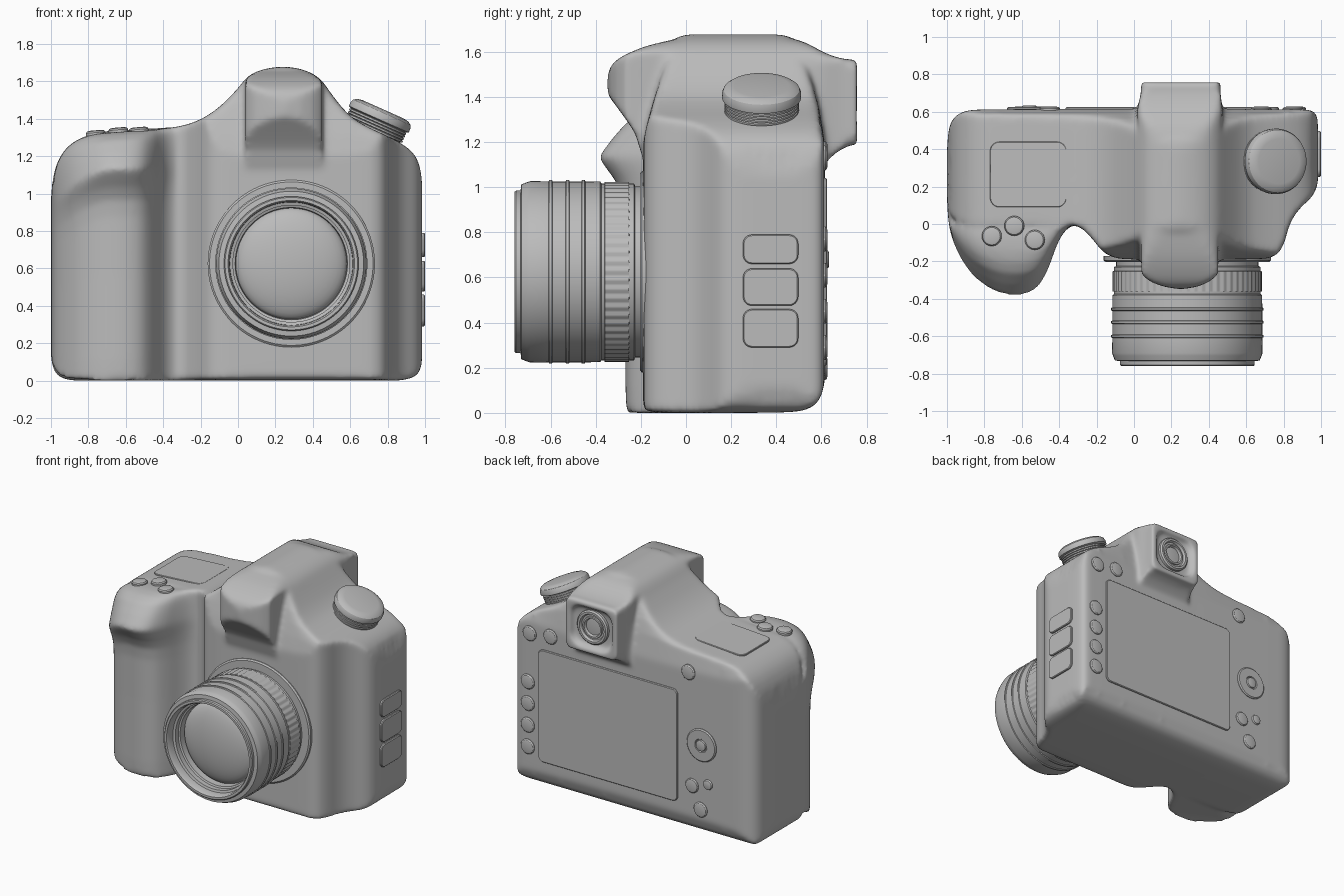
import bpy
import bmesh
import math
from mathutils import Vector

if "Cube" in bpy.data.objects:
    bpy.data.objects.remove(bpy.data.objects["Cube"])

grey = bpy.data.materials.new("grey")
grey.diffuse_color = (0.5, 0.5, 0.5, 1)
grey.use_nodes = True
grey.node_tree.nodes["Principled BSDF"].inputs["Base Color"].default_value = grey.diffuse_color


def finish(ob, angle):
    ob.data.polygons.foreach_set("use_smooth", [True] * len(ob.data.polygons))
    ob.data.set_sharp_from_angle(angle=math.radians(angle))


def to_object(name, bm, loc=(0, 0, 0), rot=(0, 0, 0)):
    bmesh.ops.recalc_face_normals(bm, faces=bm.faces)
    me = bpy.data.meshes.new(name)
    bm.to_mesh(me)
    bm.free()
    me.materials.append(grey)
    ob = bpy.data.objects.new(name, me)
    bpy.context.collection.objects.link(ob)
    ob.location = loc
    ob.rotation_euler = [math.radians(a) for a in rot]
    finish(ob, 30)
    return ob


def loft(name, rings, loc=(0, 0, 0), rot=(0, 0, 0), caps=True):
    """Skin a list of equal-length closed rings into an object."""
    bm = bmesh.new()
    vr = [[bm.verts.new(p) for p in ring] for ring in rings]
    n = len(vr[0])
    for a, b in zip(vr, vr[1:]):
        for i in range(n):
            j = (i + 1) % n
            bm.faces.new((a[i], a[j], b[j], b[i]))
    if caps:
        bm.faces.new(vr[0][::-1])
        bm.faces.new(vr[-1])
    bmesh.ops.remove_doubles(bm, verts=bm.verts, dist=1e-5)
    return to_object(name, bm, loc, rot)


def soften(pts, closed=True, n=2):
    """Corner cutting on an outline."""
    for _ in range(n):
        out = []
        for a, b in zip(pts, pts[1:] + (pts[:1] if closed else [])):
            a, b = Vector(a), Vector(b)
            out += [a * .75 + b * .25, a * .25 + b * .75]
        pts = out if closed else [pts[0]] + out + [pts[-1]]
    return pts


def curve(pts):
    """Smooth height function through a profile."""
    pts = soften(pts, False)

    def f(t):
        if t <= pts[0][0]:
            return pts[0][1]
        for a, b in zip(pts, pts[1:]):
            if t <= b[0]:
                return a[1] + (b[1] - a[1]) * (t - a[0]) / max(b[0] - a[0], 1e-9)
        return pts[-1][1]
    return f


def smin(a, b, k=.06):
    h = max(k - abs(a - b), 0) / k
    return min(a, b) - h * h * k / 4


def solid(name, plan, bottom, top, step=.025):
    """Closed volume over a plan outline between two height functions."""
    bm = bmesh.new()
    bm.faces.new([bm.verts.new((p[0], p[1], 0)) for p in plan])
    bmesh.ops.triangulate(bm, faces=bm.faces[:])
    for axis in (0, 1):
        lo, hi = min(p[axis] for p in plan), max(p[axis] for p in plan)
        no = [0, 0, 0]
        no[axis] = 1
        for i in range(1, int((hi - lo) / step)):
            co = [0, 0, 0]
            co[axis] = lo + i * step + .0013
            bmesh.ops.bisect_plane(bm, geom=bm.verts[:] + bm.edges[:] + bm.faces[:],
                                   plane_co=co, plane_no=no)
    ext = bmesh.ops.extrude_face_region(bm, geom=bm.faces[:], use_keep_orig=True)
    upper = {g for g in ext["geom"] if isinstance(g, bmesh.types.BMVert)}
    for v in bm.verts:
        lo = bottom(v.co.x, v.co.y)
        v.co.z = max(top(v.co.x, v.co.y), lo + .01) if v in upper else lo
    return to_object(name, bm)


def lathe(name, prof, loc, rot, seg=64, knurl=0):
    """Revolve (radius, height) pairs around local z."""
    rings = []
    for r, h in prof:
        ring = []
        for i in range(seg):
            a = math.tau * i / seg
            k = r - (knurl if i % 4 > 1 else 0)
            ring.append((k * math.cos(a), k * math.sin(a), h))
        rings.append(ring)
    return loft(name, rings, loc, rot, caps=False)


def rounded(w, h, r, z, d=0):
    """Rounded rectangle ring inset by d."""
    out = []
    for k, (sx, sy) in enumerate(((1, 1), (-1, 1), (-1, -1), (1, -1))):
        for i in range(7):
            a = math.pi / 2 * (k + i / 6)
            out.append((sx * (w / 2 - r) + (r - d) * math.cos(a),
                        sy * (h / 2 - r) + (r - d) * math.sin(a), z))
    return out


def plate(name, w, h, r, t, loc, rot, sink=0.04, bev=0.005):
    return loft(name, [rounded(w, h, r, -sink), rounded(w, h, r, t - bev),
                       rounded(w, h, r, t, bev)], loc, rot)


def button(name, r, loc, rot, t=0.014):
    return lathe(name, [(r, -.03), (r, t * .4), (r * .88, t * .8), (r * .6, t), (0, t)], loc, rot, 32)


BACK, RIGHT, FRONT = (-90, 0, 0), (0, 90, 0), (90, 0, 0)

# Front silhouette as height functions of x
sky = curve([(-1, .98), (-.995, 1.06), (-.975, 1.15), (-.93, 1.235), (-.86, 1.29), (-.78, 1.318),
             (-.65, 1.33), (-.4, 1.345), (-.25, 1.37), (-.12, 1.44), (0, 1.56), (.05, 1.63),
             (.13, 1.665), (.24, 1.682), (.35, 1.665), (.44, 1.62), (.5, 1.53), (.58, 1.43),
             (.66, 1.37), (.86, 1.28), (.95, 1.21), (.98, 1.12), (.985, 1.05)])
base = curve([(-1, .12), (-.99, .06), (-.96, .02), (-.9, 0), (-.8, 0), (.8, 0), (.88, 0),
              (.95, .02), (.98, .06), (.985, .12)])

# Main body
body_top = curve([(-.2, 1.12), (-.185, 1.24), (-.14, 1.4), (-.07, 1.62), (0, 1.75), (.4, 1.75),
                  (.5, 1.64), (.575, 1.42), (.605, 1.28), (.615, 1.2)])
body_base = curve([(-.19, .02), (-.17, 0), (.42, 0), (.54, .01), (.6, .06), (.615, .13)])
parts = [solid("camera_body", soften([
    (-.8, .615), (-.92, .605), (-.985, .55), (-1, .42), (-1, .3), (-1, .1), (-.97, .02), (-.85, 0),
    (-.45, 0), (-.3, 0), (-.22, -.08), (-.17, -.15), (-.1, -.185), (0, -.19), (.65, -.19),
    (.75, -.18), (.8, -.12), (.83, 0), (.88, .08), (.96, .15), (.985, .22), (.985, .3),
    (.985, .55), (.97, .605), (.9, .615)]),
    lambda x, y: max(base(x), body_base(y)), lambda x, y: smin(sky(x), body_top(y)))]

# Hand grip: plan scaled in depth per level, widest at a drooping crease
grip_plan = soften([(-.97, .3), (-1, .2), (-1, .1), (-.985, -.05), (-.93, -.18), (-.86, -.28),
                    (-.75, -.36), (-.62, -.385), (-.52, -.35), (-.46, -.25), (-.41, -.1),
                    (-.36, -.02), (-.28, .01), (-.3, .3)])


def grip_ring(level, k):
    ring = []
    for x, y in grip_plan:
        crease = 1.125 - .2 * (max(0, -.68 - x) / .32) ** 1.6
        lo, hi = (base(x), crease) if level <= 1 else (2 * crease - sky(x), sky(x))
        ring.append((x, y * k if y < 0 else y, lo + (hi - lo) * (level if level <= 1 else level / 2)))
    return ring


parts.append(loft("grip", [grip_ring(*p) for p in (
    (0, .7), (.1, .71), (.5, .71), (.78, .72), (.86, .75), (.92, .84), (.97, .95), (1, 1.01),
    (1.08, 1.01), (1.45, .86), (1.78, .7), (1.93, .54), (1.99, .38), (2, .2), (1.97, .05), (1.85, 0))]))

# Viewfinder hump
hump_top = curve([(-.347, 1.5), (-.325, 1.56), (-.2, 1.62), (-.1, 1.645), (0, 1.665), (.15, 1.685),
                  (.4, 1.67), (.52, 1.65), (.62, 1.59), (.7, 1.567), (.73, 1.565)])
hump_base = curve([(-.347, 1.41), (-.28, 1.32), (-.21, 1.22), (-.19, 1.1), (-.1, 1), (.4, 1),
                   (.6, 1.09), (.68, 1.17), (.73, 1.185)])
parts.append(solid("hump", [(.04, .715), (.015, .6), (.04, .4), (.04, -.27), (.09, -.31),
                            (.16, -.335), (.25, -.35), (.34, -.335), (.4, -.31), (.45, -.27),
                            (.45, .4), (.475, .6), (.46, .715)],
                   lambda x, y: hump_base(y), lambda x, y: smin(sky(x), hump_top(y), .02)))

# Eyepiece housing with a shallow recess
parts.append(loft("eyepiece_housing", [
    rounded(.425, .38, .04, -.1), rounded(.425, .38, .04, 0), rounded(.34, .3, .08, 0),
    rounded(.32, .28, .08, -.04)], (.25, .758, 1.377), BACK))

# Fuse the volumes into one soft skin
bpy.context.view_layer.update()
bm = bmesh.new()
for p in parts:
    p.data.transform(p.matrix_world)
    bm.from_mesh(p.data)
    bpy.data.objects.remove(p)
body = to_object("camera_body", bm)
m = body.modifiers.new("remesh", "REMESH")
m.mode, m.voxel_size = "VOXEL", .014
m = body.modifiers.new("smooth", "SMOOTH")
m.factor, m.iterations = .5, 14
bpy.context.view_layer.update()
skin = bpy.data.meshes.new_from_object(body.evaluated_get(bpy.context.evaluated_depsgraph_get()))
body.modifiers.clear()
body.data = skin
skin.materials.clear()
skin.materials.append(grey)
finish(body, 180)

# Eyepiece
lathe("eyepiece", [(.125, -.03), (.125, .015), (.115, .025), (.1, .025), (.092, .008), (.08, .008),
                   (.078, .018), (.066, .018), (.06, 0), (0, .006)], (.25, .722, 1.38), BACK)

# Lens: mount, barrel with raised bands, knurled ring, glass
lens = (.285, 0, .625)
lathe("lens_mount", [(.447, .17), (.447, .195), (.437, .203), (.38, .203)], lens, FRONT, 96)
barrel = [(.38, .17), (.38, .225), (.392, .23), (.392, .375), (.4, .38)]
for y in (.455, .525, .6):
    barrel += [(.401, y - .009), (.407, y - .006), (.407, y + .006), (.401, y + .009)]
barrel += [(.402, .69), (.397, .705), (.387, .73), (.36, .733), (.36, .753), (.354, .76), (.338, .76),
           (.33, .745), (.328, .7), (.312, .695), (.312, .66), (.3, .655), (.295, .58)]
lathe("lens_barrel", barrel, lens, FRONT, 96)
lathe("focus_ring", [(.385, .25), (.399, .253), (.399, .36), (.385, .363)], lens, FRONT, 240, .005)
lathe("lens_glass", [(.298 * math.cos(a), .6 + .085 * math.sin(a))
                     for a in [math.pi / 2 * i / 10 for i in range(11)]], lens, FRONT, 64)

# Tilted mode dial with ridged skirt
dial = [(.14, -.06), (.15, 0)]
for i in range(4):
    dial += [(.165, .004 + i * .015), (.165, .013 + i * .015), (.158, .016 + i * .015)]
dial += [(.175, .068), (.175, .09), (.168, .108), (.15, .121), (.12, .126), (0, .126)]
lathe("mode_dial", dial, (.725, .335, 1.335), (0, 24, 0))

# Top display and shutter buttons
plate("top_display", .41, .35, .05, .004, (-.565, .265, 1.337), (0, -3.4, 0), bev=.003)
for i, (x, y, z) in enumerate(((-.76, -.065, 1.318), (-.64, -.01, 1.333), (-.53, -.085, 1.335))):
    button(f"top_button_{i}", .053, (x, y, z), (0, -5, 0), .02)

# Rear screen
plate("screen_frame", 1.14, .83, .04, .01, (.205, .615, .625), BACK)

# Rear buttons and control pad
for i, (x, z, r) in enumerate(((.865, .29, .055), (.865, .45, .055), (.865, .61, .055), (.865, .77, .055),
                               (.85, 1.13, .055), (.68, 1.15, .055), (-.45, 1.19, .055),
                               (-.48, .36, .053), (-.61, .4, .037), (-.55, .2, .055))):
    button(f"rear_button_{i}", r, (x, .61, z), BACK, .018)
lathe("control_pad", [(.12, -.03), (.12, .006), (.112, .013), (.05, .013), (.045, .006), (.04, .006),
                      (.038, .018), (.03, .021), (0, .021)], (-.56, .613, .68), BACK)

# Port covers on the right side
for i, (z0, z1) in enumerate(((.29, .46), (.475, .64), (.66, .79))):
    plate(f"port_cover_{i}", z1 - z0, .245, .04, .014, (.985, .375, (z0 + z1) / 2), RIGHT)
